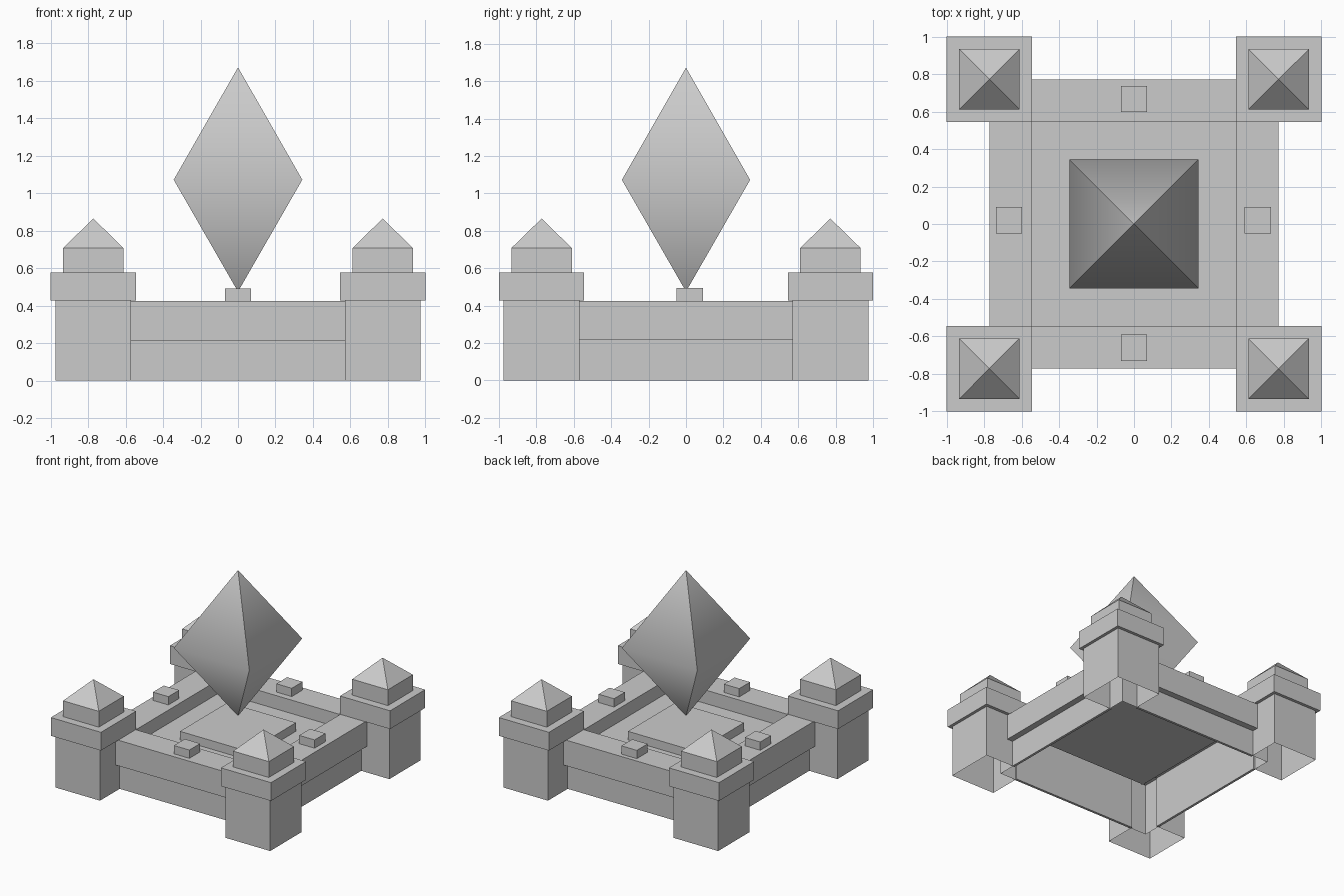
import bpy, bmesh
from math import radians, pi
from mathutils import Matrix

cube = bpy.data.objects.get("Cube")
if cube:
    bpy.data.objects.remove(cube, do_unlink=True)

# One stone colour for everything
stone = bpy.data.materials.new("stone_grey")
stone.use_nodes = True
GREY = (0.6, 0.6, 0.6, 1)
stone.diffuse_color = GREY
stone.node_tree.nodes["Principled BSDF"].inputs["Base Color"].default_value = GREY


def finish(name, bm, mirror=False):
    bmesh.ops.recalc_face_normals(bm, faces=bm.faces)
    mesh = bpy.data.meshes.new(name)
    bm.to_mesh(mesh)
    bm.free()
    mesh.materials.append(stone)
    obj = bpy.data.objects.new(name, mesh)
    bpy.context.collection.objects.link(obj)
    if mirror:
        mod = obj.modifiers.new("Mirror", 'MIRROR')
        mod.use_axis = (True, True, False)
    return obj


def box(name, centre, half, z0, z1, mirror=False):
    bm = bmesh.new()
    place = Matrix.Translation((*centre, (z0 + z1) / 2))
    size = Matrix.Diagonal((2 * half, 2 * half, z1 - z0, 1))
    bmesh.ops.create_cube(bm, size=1, matrix=place @ size)
    return finish(name, bm, mirror)


def prism(points, direction):
    bm = bmesh.new()
    face = bm.faces.new([bm.verts.new(p) for p in points])
    new = bmesh.ops.extrude_face_region(bm, geom=[face], use_keep_orig=True)["geom"]
    bmesh.ops.translate(bm, vec=direction,
                        verts=[v for v in new if isinstance(v, bmesh.types.BMVert)])
    return bm


def pyramid(bm, centre, half, z_base, z_tip):
    x, y = centre
    ring = [bm.verts.new((x + sx * half, y + sy * half, z_base))
            for sx, sy in ((-1, -1), (1, -1), (1, 1), (-1, 1))]
    tip = bm.verts.new((x, y, z_tip))
    for i in range(4):
        bm.faces.new((ring[i], ring[(i + 1) % 4], tip))


# Corner towers: hollow notched shaft, wide cap, turret and roof
T = (0.772, 0.772)
IN, NOTCH, OUT = 0.57, 0.715, 0.975
corner = [(IN, NOTCH), (NOTCH, NOTCH), (NOTCH, IN), (OUT, IN), (OUT, OUT), (IN, OUT)]
bm = prism([(x, y, 0) for x, y in corner], (0, 0, 0.43))
bmesh.ops.recalc_face_normals(bm, faces=bm.faces)
bmesh.ops.delete(bm, geom=[f for f in bm.faces if f.calc_center_median().z < 0.01],
                 context='FACES_ONLY')
finish("tower_shafts", bm, True)
box("tower_caps", T, 0.2275, 0.427, 0.577, True)
box("tower_turrets", T, 0.162, 0.577, 0.707, True)
bm = bmesh.new()
pyramid(bm, T, 0.162, 0.707, 0.865)
finish("tower_roofs", bm, True)

# Four hollow walls: thin lower panel, overhanging upper band, inner lip
section = [(0.70, 0), (0.72, 0), (0.72, 0.215), (0.772, 0.215), (0.772, 0.425),
           (0.545, 0.425), (0.545, 0.31), (0.555, 0.31), (0.555, 0.42), (0.70, 0.42)]
for i, side in enumerate(("back", "right", "front", "left")):
    bm = prism([(-IN, y, z) for y, z in section], (2 * IN, 0, 0))
    bmesh.ops.rotate(bm, verts=bm.verts, matrix=Matrix.Rotation(i * pi / 2, 3, 'Z'))
    finish(side + "_wall", bm)

# Small blocks standing on the walls
for side, spot in {"front": (0, -0.66), "back": (0, 0.667),
                   "left": (0.66, 0.02), "right": (-0.667, 0.02)}.items():
    box(side + "_wall_block", spot, 0.07, 0.42, 0.493)

# Sunken courtyard floor and raised platform
box("courtyard_floor", (0, 0), 0.555, 0.305, 0.315)
box("platform", (0, 0), 0.31, 0.31, 0.385)

# Floating crystal, smooth over its waist and sharp at its corners
bm = bmesh.new()
pyramid(bm, (0, 0), 0.343, 1.072, 1.672)
pyramid(bm, (0, 0), 0.343, 1.072, 0.475)
bmesh.ops.remove_doubles(bm, verts=bm.verts, dist=0.001)
crystal = finish("crystal", bm)
bpy.ops.object.select_all(action='DESELECT')
crystal.select_set(True)
bpy.context.view_layer.objects.active = crystal
bpy.ops.object.shade_smooth_by_angle(angle=radians(66))
